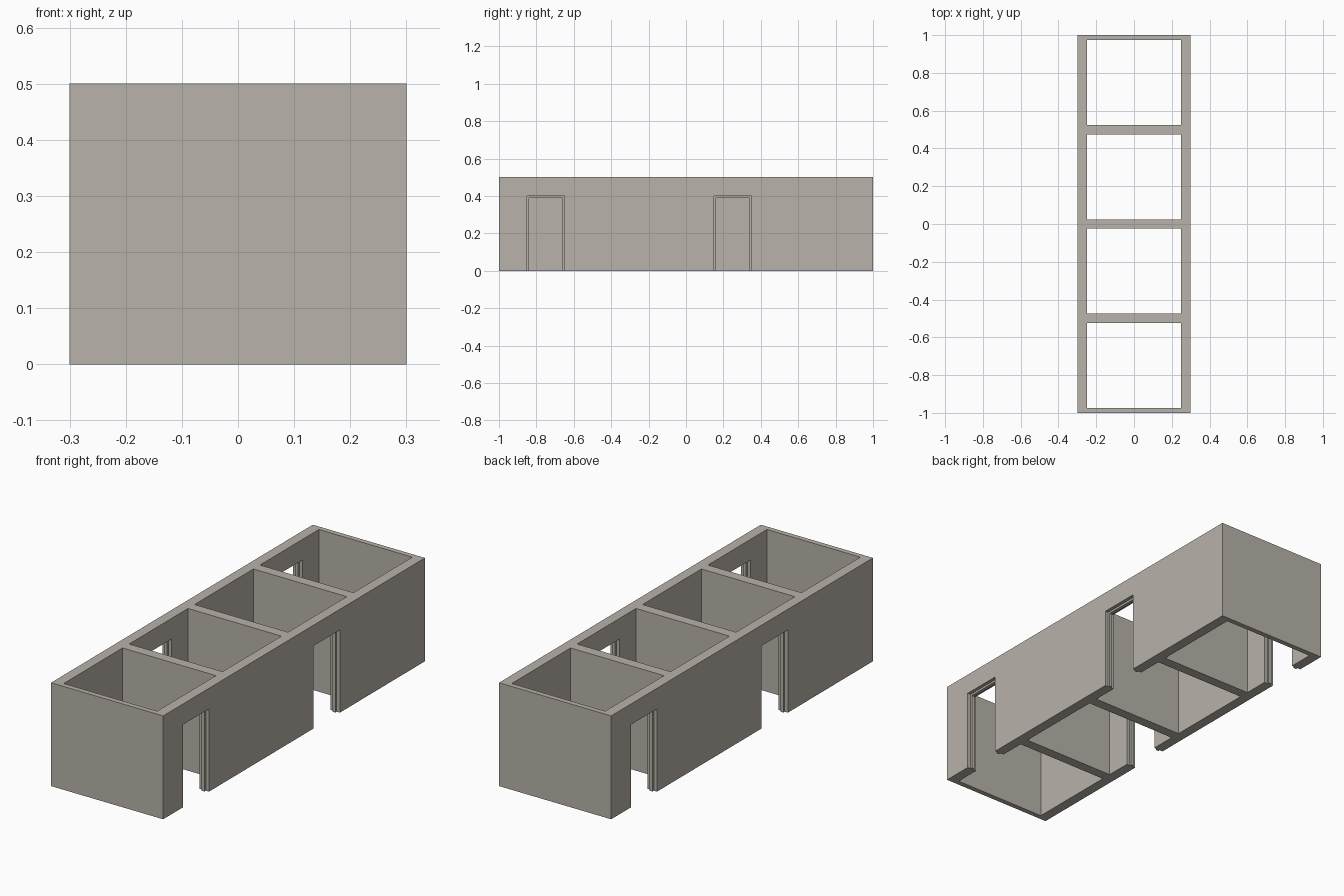
import bpy, bmesh
from mathutils import Matrix, Vector

if "Cube" in bpy.data.objects:
    bpy.data.objects.remove(bpy.data.objects["Cube"])

stone = bpy.data.materials.new("warm grey plaster")
stone.diffuse_color = (0.48, 0.45, 0.40, 1)
stone.use_nodes = True
stone.node_tree.nodes["Principled BSDF"].inputs["Base Color"].default_value = stone.diffuse_color


def boxes(name, spans):
    """One object made of separate boxes, each (x0, x1, y0, y1, z0, z1)."""
    bm = bmesh.new()
    for x0, x1, y0, y1, z0, z1 in spans:
        m = Matrix.Translation(((x0 + x1) / 2, (y0 + y1) / 2, (z0 + z1) / 2))
        m = m @ Matrix.Diagonal((x1 - x0, y1 - y0, z1 - z0, 1))
        bmesh.ops.create_cube(bm, size=1, matrix=m)
    me = bpy.data.meshes.new(name)
    bm.to_mesh(me)
    bm.free()
    me.materials.append(stone)
    ob = bpy.data.objects.new(name, me)
    bpy.context.collection.objects.link(ob)
    return ob


# solid block that becomes the walls
walls = boxes("room_walls", [(-0.3, 0.3, -1, 1, 0, 0.5)])

# four open rooms between thick partitions and thinner end walls
edges = [(-0.975, -0.525), (-0.475, -0.025), (0.025, 0.475), (0.525, 0.975)]
rooms = boxes("room_cutter", [(-0.25, 0.25, a, b, -0.1, 0.6) for a, b in edges])

# doors alternate between right and left walls
doors = [(1, -0.75), (-1, -0.25), (1, 0.25), (-1, 0.75)]


def door_boxes(x0, x1, half, top):
    return [(min(s * x0, s * x1), max(s * x0, s * x1), y - half, y + half, -0.1, top)
            for s, y in doors]


# narrow opening through the wall, rebated on both faces to leave a door stop
opening = boxes("door_opening_cutter", door_boxes(0.22, 0.34, 0.09, 0.39))
rebate = boxes("door_rebate_cutter",
               door_boxes(0.283, 0.34, 0.10, 0.40) + door_boxes(0.22, 0.267, 0.10, 0.40))

cutters = [rooms, opening, rebate]
for c in cutters:
    c.hide_render = True
    mod = walls.modifiers.new(c.name, 'BOOLEAN')
    mod.operation = 'DIFFERENCE'
    mod.solver = 'EXACT'
    mod.object = c

# bake the cuts and drop the cutters
dg = bpy.context.evaluated_depsgraph_get()
baked = bpy.data.meshes.new_from_object(walls.evaluated_get(dg))
walls.modifiers.clear()
walls.data = baked
for c in cutters:
    bpy.data.objects.remove(c)
